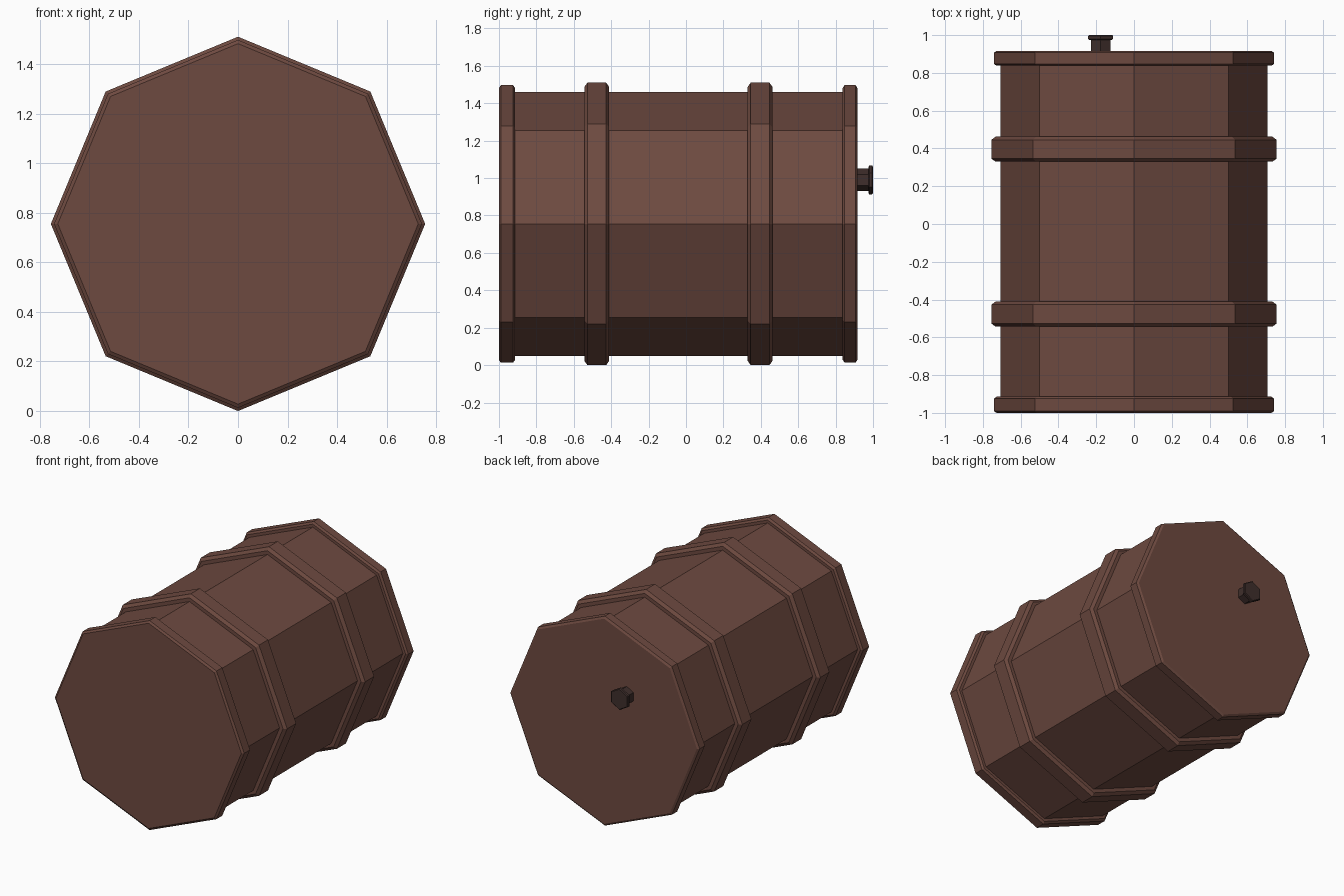
import bpy, math

if "Cube" in bpy.data.objects:
    bpy.data.objects.remove(bpy.data.objects["Cube"])

CZ = 0.755  # barrel axis height


def material(name, color):
    m = bpy.data.materials.new(name)
    m.diffuse_color = color
    m.use_nodes = True
    m.node_tree.nodes["Principled BSDF"].inputs["Base Color"].default_value = m.diffuse_color
    return m


rust = material("rust_brown", (0.155, 0.068, 0.051, 1))
dark = material("dark_metal", (0.05, 0.028, 0.025, 1))


def lathe(name, profile, mat, sides=8, center=(0, CZ), cap_start=False, cap_end=False):
    """Revolve (y, radius) points around a y-parallel axis, first vertex at the top."""
    cx, cz = center
    verts = [(cx + r * math.sin(2 * math.pi * k / sides), y,
              cz + r * math.cos(2 * math.pi * k / sides))
             for y, r in profile for k in range(sides)]
    faces = []
    for i in range(len(profile) - 1):
        for k in range(sides):
            n = (k + 1) % sides
            faces.append((i * sides + k, i * sides + n,
                          (i + 1) * sides + n, (i + 1) * sides + k))
    if cap_start:
        faces.append(tuple(reversed(range(sides))))
    if cap_end:
        faces.append(tuple(range(len(verts) - sides, len(verts))))
    me = bpy.data.meshes.new(name)
    me.from_pydata(verts, [], faces)
    me.materials.append(mat)
    ob = bpy.data.objects.new(name, me)
    bpy.context.collection.objects.link(ob)
    return ob


R = 0.706  # body radius

# Barrel wall
lathe("barrel_body", [(-0.914, R), (0.838, R)], rust)

# End rims with their lids
lathe("front_rim", [(-1.0, 0.727), (-0.99, 0.742), (-0.925, 0.742),
                    (-0.914, 0.727), (-0.914, R)], rust, cap_start=True)
lathe("back_rim", [(0.838, R), (0.838, 0.727), (0.848, 0.742),
                   (0.907, 0.742), (0.916, 0.727)], rust, cap_end=True)

# Raised hoops
for name, y in (("front_hoop", -0.477), ("back_hoop", 0.396)):
    lathe(name, [(y - 0.066, R), (y - 0.066, 0.733), (y - 0.05, 0.755),
                 (y + 0.05, 0.755), (y + 0.066, 0.733), (y + 0.066, R)], rust)

# Hexagonal bung: neck and flanged cap
lathe("bung", [(0.916, 0.06), (0.975, 0.06), (0.975, 0.07), (0.98, 0.077),
               (0.995, 0.077), (1.0, 0.071)], dark,
      sides=6, center=(-0.177, 0.99), cap_end=True)
